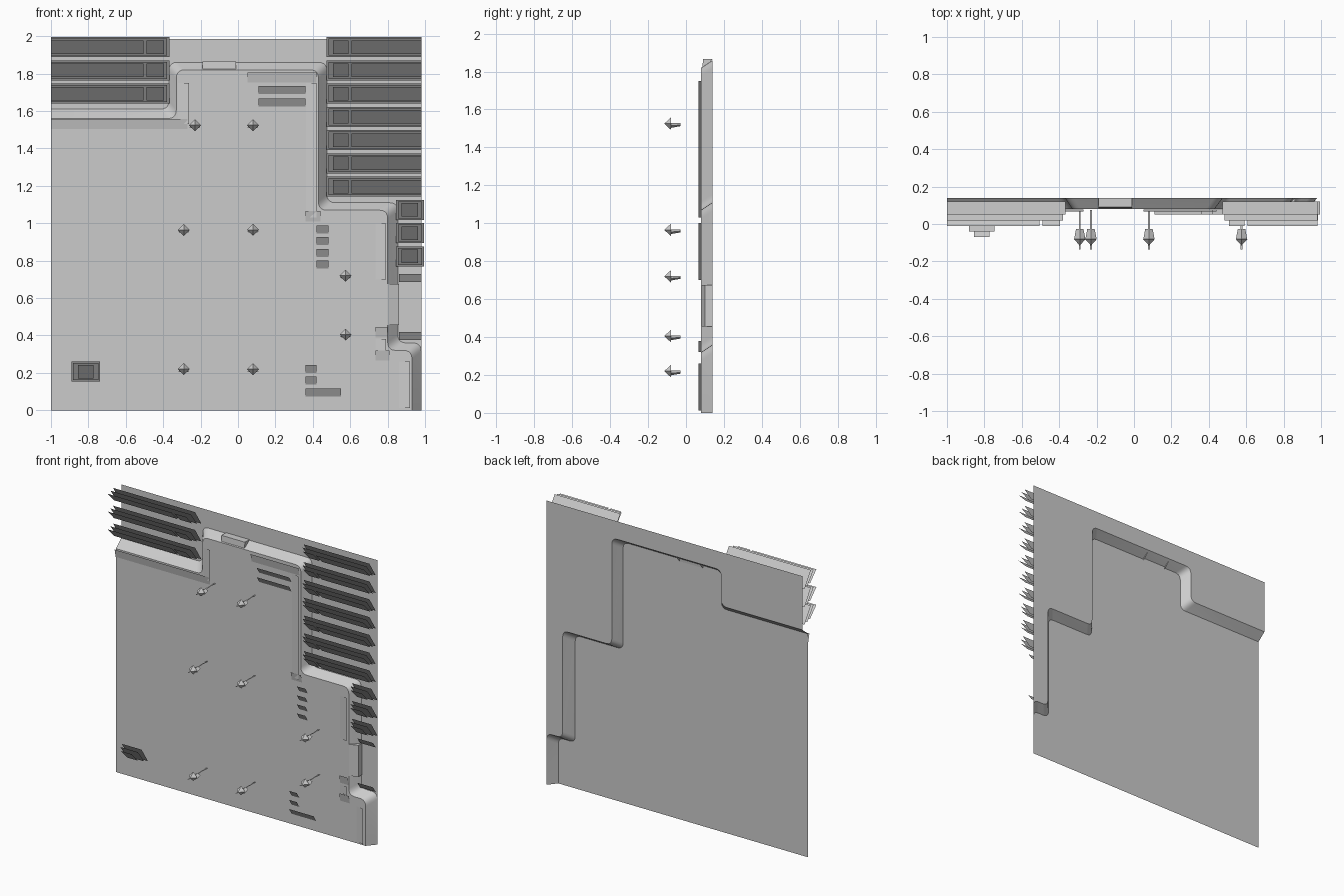
import bpy
import bmesh
import math
from mathutils import Vector

cube = bpy.data.objects.get("Cube")
if cube:
    bpy.data.objects.remove(cube, do_unlink=True)

grey = bpy.data.materials.new("plain grey")
grey.use_nodes = True
GREY = (0.6, 0.6, 0.6, 1)
grey.diffuse_color = GREY
grey.node_tree.nodes["Principled BSDF"].inputs["Base Color"].default_value = GREY

FRONT, BACK = 0.08, 0.14


def make(name, faces, smooth=False):
    """Build one object from a list of polygons."""
    bm = bmesh.new()
    for poly in faces:
        bm.faces.new([bm.verts.new(p) for p in poly])
    bmesh.ops.remove_doubles(bm, verts=bm.verts, dist=0.0002)
    mesh = bpy.data.meshes.new(name)
    bm.to_mesh(mesh)
    bm.free()
    mesh.materials.append(grey)
    obj = bpy.data.objects.new(name, mesh)
    bpy.context.collection.objects.link(obj)
    if smooth:
        bpy.ops.object.select_all(action='DESELECT')
        obj.select_set(True)
        bpy.context.view_layer.objects.active = obj
        bpy.ops.object.shade_smooth_by_angle(angle=math.radians(35))
    return obj


def rounded(points, radius, steps=5):
    """Round the inner corners of an open path."""
    pts = [Vector(p) for p in points]
    out = [pts[0]]
    for a, b, c in zip(pts, pts[1:], pts[2:]):
        p, q = b + (a - b).normalized() * radius, b + (c - b).normalized() * radius
        for i in range(steps + 1):
            t = i / steps
            out.append(p * (1 - t) ** 2 + b * 2 * t * (1 - t) + q * t * t)
    return out + [pts[-1]]


def at(points, y):
    return [(p[0], y, p[1]) for p in points]


def tilted(x0, x1, z0, z1, y_low, y_high):
    """Sheet leaning forward, its upper edge nearer the front."""
    return [(x0, y_low, z0), (x1, y_low, z0), (x1, y_high, z1), (x0, y_high, z1)]


def turned(x0, x1, z0, z1, y_left, y_right):
    """Sheet turned sideways about a vertical edge."""
    return [(x0, y_left, z0), (x1, y_right, z0), (x1, y_right, z1), (x0, y_left, z1)]


# Stepped panel: raised front, recessed back and the sloping wall between
rim = rounded([(-1, 1.56), (-.33, 1.56), (-.33, 1.82), (.43, 1.82), (.43, 1.07),
               (.80, 1.07), (.80, .32), (.93, .32), (.93, 0)], .045)
foot = rounded([(-1, 1.61), (-.37, 1.61), (-.37, 1.86), (.475, 1.86), (.475, 1.11),
                (.855, 1.11), (.855, .36), (.98, .36), (.98, 0)], .045)
make("raised_panel", [at([(-1, 0), (.93, 0)] + rim[-2:0:-1] + [rim[0]], FRONT)])
make("recessed_panel", [at(foot[:-1] + [(.98, 1.985), (-1, 1.985)], BACK)])
edge_a, edge_b = at(rim, FRONT), at(foot, BACK)
make("sloping_wall", [[edge_a[i], edge_a[i + 1], edge_b[i + 1], edge_b[i]]
                      for i in range(len(rim) - 1)], True)

# Plates standing proud of the wall, with closed ends
x0, x1 = -.19, -.01
make("top_wall_plate", [
    [(x0, .085, 1.805), (x1, .085, 1.805), (x1, .09, 1.865), (x0, .09, 1.865)],
    [(x0, .09, 1.865), (x1, .09, 1.865), (x1, BACK, 1.865), (x0, BACK, 1.865)],
    *[[(x, .085, 1.805), (x, .09, 1.865), (x, BACK, 1.865)] for x in (x0, x1)]])
z0, z1 = .455, .675
make("side_wall_plate", [
    [(.80, FRONT, z0), (.86, .10, z0), (.86, .10, z1), (.80, FRONT, z1)],
    [(.86, .10, z0), (.86, BACK, z0), (.86, BACK, z1), (.86, .10, z1)],
    *[[(.80, FRONT, z), (.86, .10, z), (.86, BACK, z)] for z in (z0, z1)]])


# Layered leaning panels
def layered(name, x0, x1, top, insets, parts, shift=0):
    low, high = .12 + shift, .05 + shift
    a, b = insets
    faces = [tilted(x0, x1, top - .107, top, low, high),
             tilted(x0 + a, x1 - b, top - .099, top - .008, low - .03, high - .03)]
    faces += [tilted(p, q, top - .09, top - .018, low - .06, high - .06) for p, q in parts]
    make(name, faces)


PITCH = .1242
for i in range(3):
    layered(f"left_row_{i + 1}", -1, -.367, 1.995 - PITCH * i, (0, .012),
            [(-1, -.505), (-.488, -.395)])
    layered(f"corner_tile_{i + 1}", .845, .995, 1.125 - PITCH * i, (.01, .01), [(.875, .962)])
for i in range(7):
    layered(f"right_row_{i + 1}", .472, .98, 1.995 - PITCH * i, (.012, 0),
            [(.508, .59), (.607, .98)])
layered("lower_left_tile", -.89, -.738, .26, (.008, .008), [(-.855, -.772)], -.06)

# Small leaning tabs
tabs = [(.11, .36, z) for z in (1.69, 1.625)]
tabs += [(.42, .485, .757 + .063 * i) for i in range(4)]
tabs += [(.36, .42, .2), (.36, .42, .137), (.36, .55, .073)]
make("front_tabs", [tilted(a, b, z, z + .043, FRONT - .003, .05) for a, b, z in tabs])
make("recess_tabs", [tilted(.86, .98, z, z + .043, .12, .09) for z in (.685, .375)])

# Shallow strips following the wall
make("level_strips", [tilted(a, b, z, z + .055, FRONT - .002, .067) for a, b, z in
                      [(-1, -.27, 1.503), (.05, .42, 1.752), (.735, .81, .265),
                       (.735, .80, .39), (.36, .44, 1.01)]])
make("upright_strips", [turned(a, a + .057, lo, hi, FRONT - .002, .067) for a, lo, hi in
                        [(-.32, 1.53, 1.75), (.363, 1.03, 1.75), (.735, .70, 1.0),
                         (.735, .32, .38), (.862, .012, .26)]])


# Pointed pins on thin flat stems
def pin(name, x, z):
    def ring(y, w, up, down):
        return [(x - w, y, z - down / 2), (x, y, z - down),
                (x + w, y, z - down / 2), (x, y, z + up)]
    diamond = [(x - .032, -.08, z), (x, -.08, z - .032), (x + .032, -.08, z), (x, -.08, z + .032)]
    tip = (x, -.115, z)
    body, tail = ring(-.08, .03, .003, .022), ring(-.028, .02, .003, .013)
    faces = [diamond, tail]
    for i in range(4):
        j = (i + 1) % 4
        faces += [[diamond[i], diamond[j], tip], [body[i], body[j], tail[j], tail[i]]]
    faces.append([(x - .005, -.135, z), (x + .005, -.135, z),
                  (x + .005, .075, z), (x - .005, .075, z)])
    make(name, faces)


spots = [(-.23, 1.525), (.08, 1.525), (-.29, .965), (.08, .965),
         (.575, .72), (.575, .405), (-.29, .22), (.08, .22)]
for n, (px, pz) in enumerate(spots):
    pin(f"pin_{n + 1}", px, pz)
